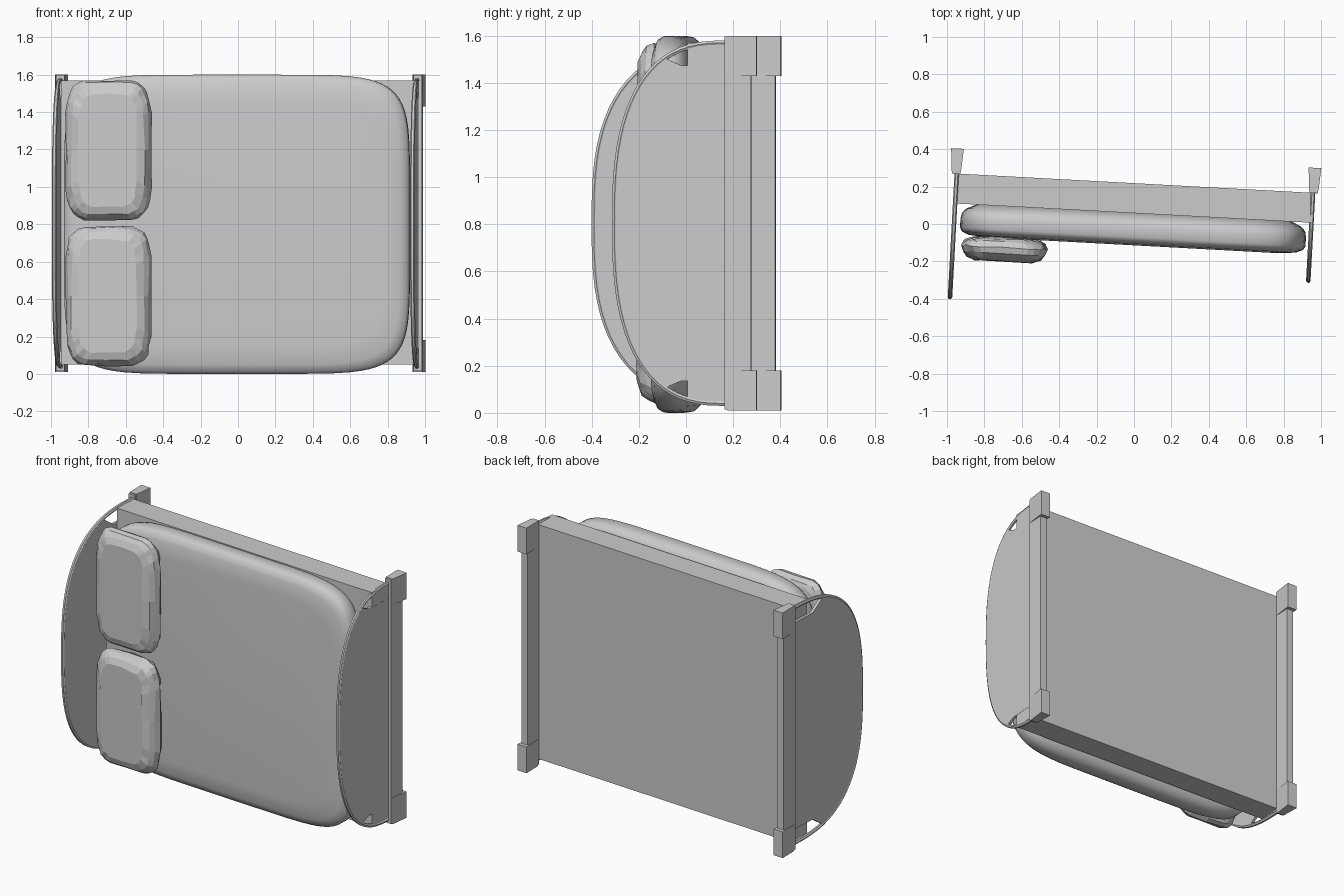
import bpy, bmesh, random
from math import cos, sin, pi, radians
from mathutils import Matrix, Vector

cube = bpy.data.objects.get("Cube")
if cube:
    bpy.data.objects.remove(cube, do_unlink=True)

random.seed(4)
TILT = Matrix.Rotation(radians(-3.1), 4, 'Z')
MID = 0.805          # centre line of the bed across its width
RAIL_Y = 0.217       # where the end frames meet the rails


def add_mesh(name, bm, smooth=None):
    bmesh.ops.recalc_face_normals(bm, faces=bm.faces)
    bm.transform(TILT)
    mesh = bpy.data.meshes.new(name)
    bm.to_mesh(mesh)
    bm.free()
    obj = bpy.data.objects.new(name, mesh)
    bpy.context.collection.objects.link(obj)
    if smooth:
        bpy.ops.object.select_all(action='DESELECT')
        obj.select_set(True)
        bpy.context.view_layer.objects.active = obj
        bpy.ops.object.shade_smooth_by_angle(angle=radians(smooth))
    return obj


def loft(name, rings, smooth=None, jitter=0):
    """Skin closed rings of points and cap both ends."""
    bm = bmesh.new()
    rows = [[bm.verts.new(p) for p in ring] for ring in rings]
    n = len(rows[0])
    for a, b in zip(rows, rows[1:]):
        for i in range(n):
            j = (i + 1) % n
            bm.faces.new((a[i], a[j], b[j], b[i]))
    bm.faces.new(rows[0])
    bm.faces.new(rows[-1])
    if jitter:
        for v in bm.verts:
            v.co += Vector([random.uniform(-jitter, jitter) for _ in range(3)])
    return add_mesh(name, bm, smooth)


def rect(x0, x1, z0, z1, y):
    return [(x0, y, z0), (x1, y, z0), (x1, y, z1), (x0, y, z1)]


def box(name, x0, x1, y0, y1, z0, z1):
    return loft(name, [rect(x0, x1, z0, z1, y0), rect(x0, x1, z0, z1, y1)])


def power(v, n):
    return (1 if v >= 0 else -1) * abs(v) ** (2 / n)


def rounded(cx, cz, rx, rz, y, n, count):
    """Soft-cornered rectangle in the x-z plane."""
    return [(cx + rx * power(cos(t), n), y, cz + rz * power(sin(t), n))
            for t in (2 * pi * i / count for i in range(count))]


# Box base
box("bed_base", -0.95, 0.955, 0.058, 0.218, 0.05, 1.57)

# Mattress with rolled edges
layers = [(0.058, 0.08), (0.035, 0.03), (0.01, 0.006), (-0.02, 0), (-0.07, 0),
          (-0.09, 0.012), (-0.106, 0.05), (-0.114, 0.14)]
loft("mattress", [rounded(-0.003, 0.8, 0.925 - inset, 0.8 - inset, y, 6.3, 72)
                  for y, inset in layers], smooth=40)

# Two faceted pillows
for side, cz in (("right", 0.415), ("left", 1.195)):
    scales = [0.62, 0.82, 0.93, 1, 0.95, 0.85, 0.68]
    heights = [-0.113, -0.12, -0.135, -0.163, -0.195, -0.22, -0.236]
    loft("pillow_" + side,
         [rounded(-0.685, cz, 0.23 * s, 0.375 * (0.4 + 0.6 * s), y, 5, 28)
          for s, y in zip(scales, heights)], jitter=0.005)


def arch(depth, n, steps=40):
    """Outline of an end frame as (y, z offset) pairs."""
    return [(RAIL_Y - depth * power(sin(t), n), 0.765 * power(cos(t), n))
            for t in (pi * i / steps for i in range(steps + 1))]


def end_frame(name, x, depth, n, outer):
    # Panel inside the bent tube, with open corners beside the rail
    outline = arch(depth, n)
    shoulder = [(RAIL_Y, 0.67), (0.03, 0.67)]
    path = shoulder + [p for p in outline if p[0] < -0.03]
    path += [(y, -z) for y, z in reversed(shoulder)]
    loft(name + "_panel", [[(x + d, y, MID + z) for y, z in path]
                           for d in (-0.009, 0.009)])

    # Bent tube
    curve = bpy.data.curves.new(name + "_tube", 'CURVE')
    curve.dimensions = '3D'
    curve.bevel_depth = 0.012
    curve.bevel_resolution = 1
    curve.use_fill_caps = True
    spline = curve.splines.new('POLY')
    spline.points.add(len(outline) - 1)
    for point, (y, z) in zip(spline.points, outline):
        point.co = (x, y, MID + z, 1)
    tube = bpy.data.objects.new(name + "_tube", curve)
    bpy.context.collection.objects.link(tube)
    tube.matrix_world = TILT
    bpy.ops.object.select_all(action='DESELECT')
    tube.select_set(True)
    bpy.context.view_layer.objects.active = tube
    bpy.ops.object.convert(target='MESH')
    bpy.ops.object.shade_smooth_by_angle(angle=radians(50))

    # Rail and two flared legs
    cx = x + outer * 0.003
    box(name + "_rail", cx - 0.023, cx + 0.023, RAIL_Y, 0.328, 0.015, 1.597)
    for side, z0, z1 in (("right", 0.01, 0.18), ("left", 1.43, 1.6)):
        loft(f"{name}_leg_{side}",
             [rect(cx - 0.025, cx + 0.025, z0, z1, 0.23),
              rect(cx - 0.034, cx + 0.034, z0, z1, 0.352)])


end_frame("headboard", -0.961, 0.66, 2.8, -1)
end_frame("footboard", 0.947, 0.47, 2.6, 1)
